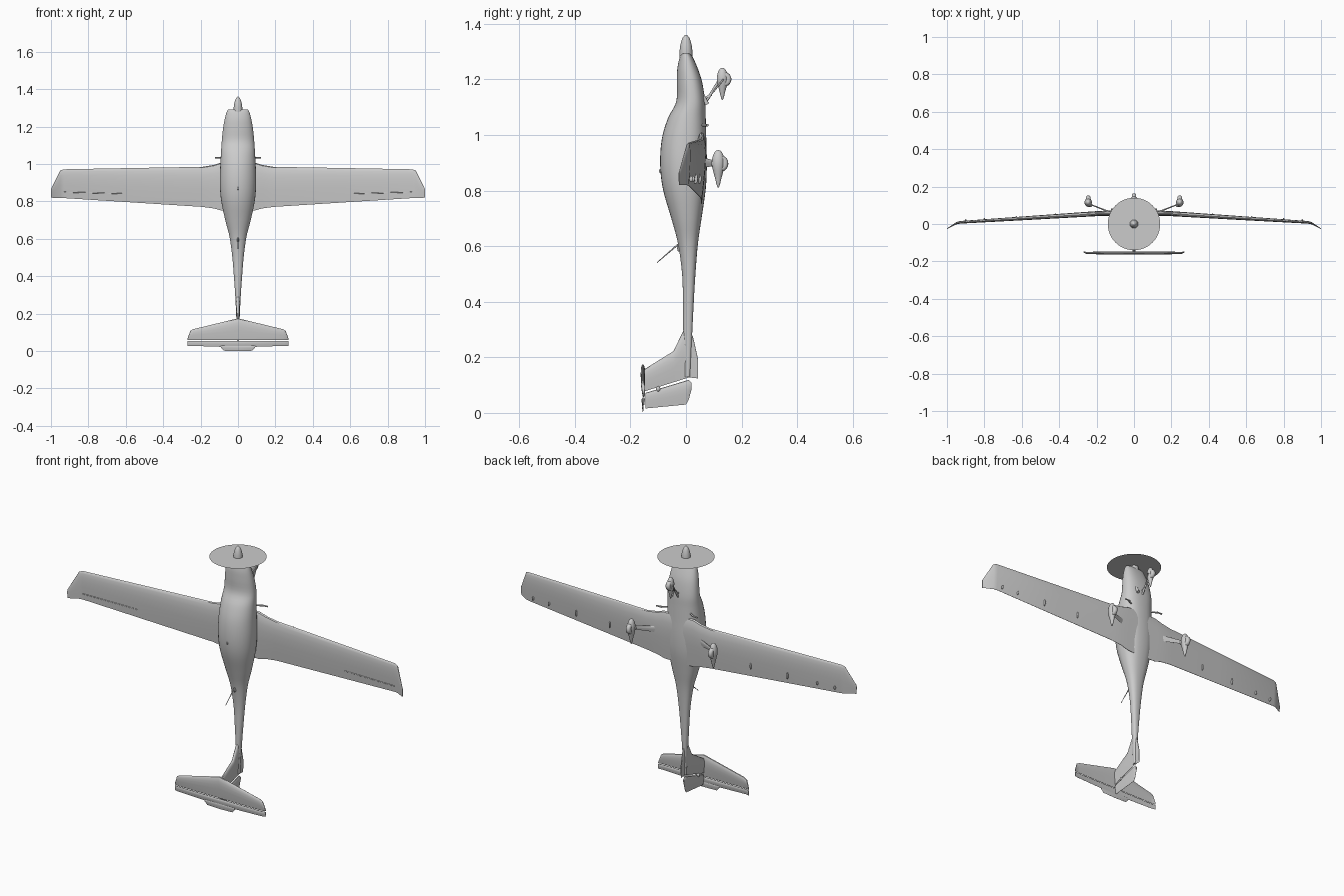
import bpy, bmesh, math
from mathutils import Vector, Matrix

if "Cube" in bpy.data.objects:
    bpy.data.objects.remove(bpy.data.objects["Cube"])


def finish(name, bm, mirror=False, angle=35):
    bmesh.ops.recalc_face_normals(bm, faces=bm.faces)
    me = bpy.data.meshes.new(name)
    bm.to_mesh(me)
    bm.free()
    ob = bpy.data.objects.new(name, me)
    bpy.context.collection.objects.link(ob)
    bpy.ops.object.select_all(action='DESELECT')
    ob.select_set(True)
    bpy.context.view_layer.objects.active = ob
    bpy.ops.object.shade_smooth_by_angle(angle=math.radians(angle))
    if mirror:
        ob.modifiers.new("mirror", 'MIRROR')
    return ob


def loft(name, rings, mirror=False, angle=35):
    bm = bmesh.new()
    vs = [[bm.verts.new(p) for p in r] for r in rings]
    n = len(rings[0])
    for a, b in zip(vs, vs[1:]):
        for i in range(n):
            j = (i + 1) % n
            bm.faces.new((a[i], a[j], b[j], b[i]))
    bm.faces.new(vs[0])
    bm.faces.new(vs[-1])
    return finish(name, bm, mirror, angle)


def smooth(st, sub=4):
    # Catmull-Rom through a list of stations
    out = []
    for i in range(len(st) - 1):
        p = [st[max(i - 1, 0)], st[i], st[i + 1], st[min(i + 2, len(st) - 1)]]
        for k in range(sub):
            t = k / sub
            out.append([0.5 * (2 * b + (c - a) * t + (2 * a - 5 * b + 4 * c - d) * t * t
                               + (3 * b - a - 3 * c + d) * t ** 3) for a, b, c, d in zip(*p)])
    return out + [list(st[-1])]


def oval(z, hw, y0, y1, x=0, n=32, power=2.0):
    pts = []
    for i in range(n):
        a = 2 * math.pi * i / n
        c, s = math.cos(a), math.sin(a)
        e = 2 / (power if s > 0 else 2.0)
        pts.append((x + hw * math.copysign(abs(c) ** e, c),
                    (y0 + y1) / 2 + (y1 - y0) / 2 * math.copysign(abs(s) ** e, s), z))
    return pts


FOIL = [(0, 0), (.02, .22), (.08, .38), (.2, .48), (.35, .5), (.55, .4), (.8, .2), (1, .03)]


def foil(le, te, t, normal):
    le, te, nv = Vector(le), Vector(te), Vector(normal).normalized()
    up = [le.lerp(te, s) + nv * h * t for s, h in FOIL]
    return up + [le.lerp(te, s) - nv * h * t for s, h in reversed(FOIL[1:])]


def tube(name, a, b, r0, r1=None, mirror=False):
    a, b = Vector(a), Vector(b)
    q = (b - a).to_track_quat('Z', 'Y')
    circ = [Vector((math.cos(k * math.pi / 6), math.sin(k * math.pi / 6), 0)) for k in range(12)]
    loft(name, [[p + q @ (c * r) for c in circ] for p, r in ((a, r0), (b, r1 or r0))], mirror)


def blob(name, loc, size, mirror=False):
    bm = bmesh.new()
    bmesh.ops.create_uvsphere(bm, u_segments=16, v_segments=10, radius=1,
                              matrix=Matrix.Translation(loc) @ Matrix.Diagonal((*size, 1)))
    finish(name, bm, mirror, 60)


# Fuselage: z, half width, top (-y), belly (+y)
body = [(1.293, .050, -.012, .012), (1.28, .060, -.022, .024), (1.24, .071, -.031, .042),
        (1.19, .080, -.033, .058), (1.12, .087, -.035, .069), (1.06, .091, -.065, .071),
        (.985, .095, -.087, .073), (.895, .097, -.093, .075), (.805, .090, -.083, .071),
        (.70, .068, -.053, .056), (.61, .045, -.029, .043), (.50, .030, -.014, .034),
        (.40, .022, -.011, .028), (.30, .015, -.010, .023), (.20, .010, -.006, .018),
        (.13, .007, -.004, .014)]
loft("fuselage", [oval(*s, power=2.5) for s in smooth(body)], angle=50)

# Spinner and propeller disc
spin = [(1.26, .023), (1.30, .023), (1.325, .020), (1.345, .014), (1.356, .007), (1.36, .002)]
loft("spinner", [oval(z, r, -r, r, n=24) for z, r in smooth(spin, 3)], angle=50)
bm = bmesh.new()
bmesh.ops.create_circle(bm, cap_ends=True, radius=.14, segments=64,
                        matrix=Matrix.Translation((0, 0, 1.302)))
finish("propeller_disc", bm)

# Wing with root fillet and drooped tip: x, leading z, trailing z, y, thickness
wing = [(0, 1.01, .75, .056, .032), (.09, 1.008, .752, .056, .032), (.13, .995, .763, .057, .030),
        (.19, .985, .771, .056, .027), (.55, .979, .794, .033, .021), (.93, .972, .818, .009, .014),
        (.95, .966, .819, .004, .012), (1.0, .866, .820, -.025, .004)]
loft("wing", [foil((x, y, a), (x, y, b), t, (0, 1, 0)) for x, a, b, y, t in wing], True)
tube("aileron_gap", (.62, .0245, .842), (.93, .0052, .850), .0022, mirror=True)
for i, x in enumerate((.42, .63, .80, .90)):
    blob(f"wing_hinge_{i}", (x, .062 - (x - .19) * .062, .842), (.004, .008, .018 - .008 * (i > 1)), True)

# Horizontal tail, elevator and centre tab
Y, N = -.155, (0, 1, 0)
loft("stabilizer", [foil((x, Y + d, a), (x, Y + d, .058), t, N) for x, a, d, t in
                    ((0, .175, 0, .016), (.24, .117, 0, .013), (.255, .108, .001, .011),
                     (.27, .066, .005, .004))], True)
loft("elevator", [foil((x, Y + d, .055), (x, Y + d, b), t, N) for x, b, d, t in
                  ((0, .020, 0, .010), (.25, .028, 0, .008), (.27, .028, .005, .004))], True)
loft("elevator_tab", [foil((x, Y, .03), (x, Y, b), .006, N) for x, b in
                      ((0, 0), (.075, .002), (.09, .018))], True)

# Fin, rudder and ventral fin: y, leading z, trailing z, thickness
X = (1, 0, 0)
fin = [(-.155, .155, .075, .012), (-.145, .16, .079, .014), (-.045, .222, .110, .018),
       (-.010, .295, .121, .020), (.016, .30, .129, .016)]
loft("fin", [foil((0, y, a), (0, y, b), t, X) for y, a, b, t in fin])
rudder = [(-.145, .072, .016, .010), (0, .116, .030, .012), (.010, .119, .048, .011),
          (.020, .108, .085, .007)]
loft("rudder", [foil((0, y, a), (0, y, b), t, X) for y, a, b, t in rudder])
loft("ventral_fin", [foil((0, y, a), (0, y, b), t, X) for y, a, b, t in
                     ((.005, .30, .128, .014), (.025, .275, .126, .010), (.043, .195, .124, .005))])
blob("fin_hinge", (0, -.10, .086), (.010, .008, .010))


# Wheels in teardrop fairings
def wheel(name, x, y, z, length, r, mirror):
    prof = [(.36, .03), (.33, .42), (.22, .80), (.06, 1), (-.12, .92), (-.36, .55), (-.60, .20), (-.64, .04)]
    loft(name + "_fairing", [oval(z + length * a, r * .85 * w, y - .006 - r * w, y - .006 + r * w, x, 16)
                             for a, w in smooth(prof, 3)], mirror, 60)
    rim = [(-.012, .55), (-.012, .75), (-.008, .95), (0, 1), (.008, .95), (.012, .75), (.012, .55)]
    R = r * 1.32
    loft(name + "_tyre", [[(x + dx, y + R * k * math.cos(i * math.pi / 12), z + R * k * math.sin(i * math.pi / 12))
                           for i in range(24)] for dx, k in rim], mirror, 50)


wheel("main_wheel", .245, .122, .897, .135, .023, True)
wheel("nose_wheel", 0, .137, 1.20, .115, .020, False)

# Main gear legs and nose gear struts
loft("main_leg", [foil((x, y, a), (x, y, b), t, (-.35, 1, 0)) for x, y, a, b, t in
                  ((.11, .058, .925, .880, .010), (.15, .072, .916, .884, .008), (.242, .108, .906, .888, .006))],
     True)
blob("main_axle_cap", (.235, .102, .897), (.012, .012, .014), True)
tube("nose_leg", (0, .066, 1.11), (0, .128, 1.21), .005)
tube("nose_brace", (0, .055, 1.125), (0, .092, 1.145), .005, .004)
for s in (-1, 1):
    tube("nose_fork", (s * .003, .098, 1.155), (s * .019, .135, 1.20), .003)
tube("nose_fork_axle", (-.020, .135, 1.20), (.020, .135, 1.20), .004)

# Boarding steps, antenna and small belly fittings
tube("step_arm", (.07, .060, 1.035), (.10, .076, 1.035), .004, mirror=True)
tube("step_pad", (.09, .076, 1.035), (.122, .078, 1.035), .004, mirror=True)
tube("antenna", (0, -.030, .605), (0, -.105, .54), .003, .0012)
blob("antenna_base", (0, -.026, .595), (.005, .006, .015))
tube("exhaust_pipe", (.035, .048, 1.16), (.035, .076, 1.11), .008)
blob("roof_fitting", (0, -.091, .87), (.004, .006, .008))
